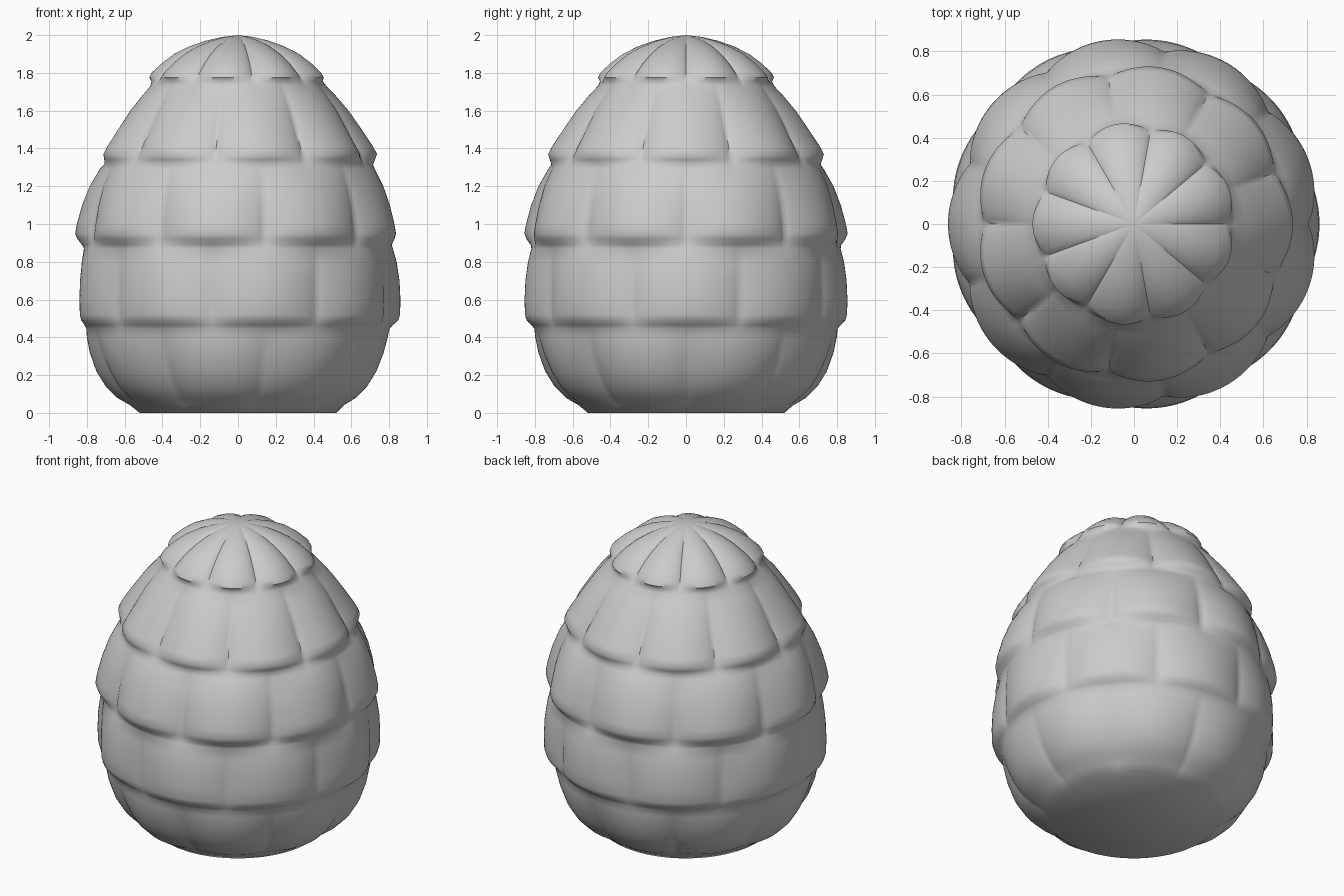
import bpy, bmesh, math

cube = bpy.data.objects.get("Cube")
if cube:
    bpy.data.objects.remove(cube)

LOBES = 9
SEGMENTS = 216

# Stacked rows of scales: (height, groove radius, crest radius)
ROWS = [
    [(0, .52, .52), (.04, .555, .57), (.08, .61, .64), (.14, .67, .70), (.22, .72, .75),
     (.32, .765, .785), (.40, .79, .80), (.445, .803, .803)],
    [(.465, .81, .82), (.49, .817, .848), (.52, .82, .858), (.6, .823, .86), (.7, .823, .855),
     (.8, .82, .84), (.87, .815, .82)],
    [(.89, .81, .825), (.92, .81, .85), (.95, .806, .862), (1.0, .8, .853), (1.1, .785, .825),
     (1.2, .76, .785), (1.29, .722, .732)],
    [(1.315, .705, .715), (1.34, .695, .725), (1.37, .682, .736), (1.41, .66, .715), (1.5, .61, .655),
     (1.6, .555, .585), (1.68, .5, .517), (1.73, .463, .468)],
    [(1.755, .445, .458), (1.775, .43, .47), (1.8, .407, .458), (1.85, .355, .405), (1.9, .288, .338),
     (1.94, .215, .258), (1.97, .14, .172), (1.99, .07, .085)],
]


def lobe(angle, row):
    """Rounded bulge: 0 in a groove, 1 on a crest, staggered on alternate rows."""
    phase = 0 if row % 2 == 0 else math.pi / 2
    return abs(math.sin(LOBES * angle / 2 + phase)) ** 0.75


# Egg body skinned ring by ring
bm = bmesh.new()
rings = []
for row, profile in enumerate(ROWS):
    for z, groove, crest in profile:
        ring = []
        for i in range(SEGMENTS):
            a = math.tau * i / SEGMENTS
            r = groove + (crest - groove) * lobe(a, row)
            ring.append(bm.verts.new((r * math.cos(a), r * math.sin(a), z)))
        rings.append(ring)
for low, high in zip(rings, rings[1:]):
    for i in range(SEGMENTS):
        j = (i + 1) % SEGMENTS
        bm.faces.new((low[i], low[j], high[j], high[i]))

# Flat foot and rounded tip
bm.faces.new(list(reversed(rings[0])))
tip = bm.verts.new((0, 0, 2))
for i in range(SEGMENTS):
    bm.faces.new((rings[-1][i], rings[-1][(i + 1) % SEGMENTS], tip))

mesh = bpy.data.meshes.new("scaled_egg")
bm.to_mesh(mesh)
bm.free()
egg = bpy.data.objects.new("scaled_egg", mesh)
bpy.context.collection.objects.link(egg)

# Plain grey finish
grey = bpy.data.materials.new("light_grey")
grey.use_nodes = True
color = (.6, .6, .6, 1)
grey.diffuse_color = color
grey.node_tree.nodes["Principled BSDF"].inputs["Base Color"].default_value = color
mesh.materials.append(grey)

bpy.context.view_layer.objects.active = egg
egg.select_set(True)
bpy.ops.object.shade_smooth_by_angle(angle=math.radians(50))
